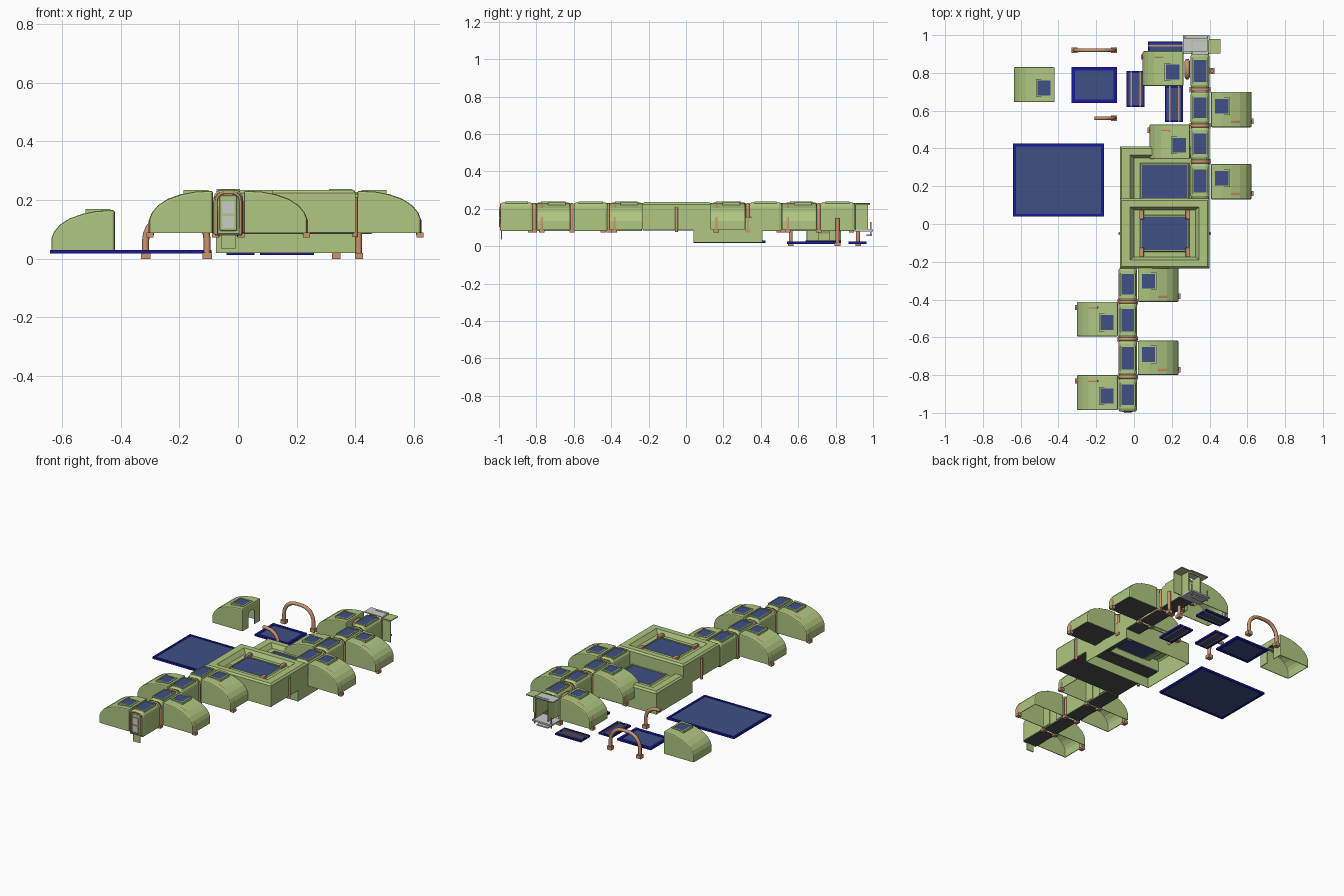
import bpy, bmesh, math
from mathutils import Vector

if "Cube" in bpy.data.objects:
    bpy.data.objects.remove(bpy.data.objects["Cube"])


def material(name, rgb):
    m = bpy.data.materials.new(name)
    m.diffuse_color = (*rgb, 1)
    m.use_nodes = True
    m.node_tree.nodes["Principled BSDF"].inputs["Base Color"].default_value = m.diffuse_color
    return m


GREEN = material("green_shell", (0.43, 0.57, 0.22))
COPPER = material("copper_rib", (0.60, 0.30, 0.16))
GLASS = material("blue_glass", (0.05, 0.08, 0.24))
NAVY = material("navy_frame", (0.01, 0.01, 0.32))
DARK = material("dark_floor", (0.08, 0.08, 0.08))


def finish(name, bm, mat, thick=0, bevel=0):
    bmesh.ops.recalc_face_normals(bm, faces=bm.faces)
    me = bpy.data.meshes.new(name)
    bm.to_mesh(me)
    bm.free()
    ob = bpy.data.objects.new(name, me)
    bpy.context.collection.objects.link(ob)
    if mat:
        me.materials.append(mat)
    if bevel:
        b = ob.modifiers.new("bevel", "BEVEL")
        b.width, b.segments, b.limit_method = bevel, 2, "ANGLE"
        b.angle_limit = math.radians(40)
    if thick:
        s = ob.modifiers.new("wall", "SOLIDIFY")
        s.thickness, s.offset = thick, -1
    return ob


def box(name, x0, x1, y0, y1, z0, z1, mat=None, bevel=0):
    bm = bmesh.new()
    bmesh.ops.create_cube(bm, size=1)
    for v in bm.verts:
        v.co = Vector(((x0 + x1) / 2 + v.co.x * (x1 - x0), (y0 + y1) / 2 + v.co.y * (y1 - y0),
                       (z0 + z1) / 2 + v.co.z * (z1 - z0)))
    return finish(name, bm, mat, bevel=bevel)


def tube(name, pts, r, mat=COPPER):
    cu = bpy.data.curves.new(name, "CURVE")
    cu.dimensions = "3D"
    cu.bevel_depth, cu.bevel_resolution, cu.use_fill_caps = r, 1, True
    sp = cu.splines.new("POLY")
    sp.points.add(len(pts) - 1)
    for p, c in zip(sp.points, pts):
        p.co = (*c, 1)
    cu.materials.append(mat)
    ob = bpy.data.objects.new(name, cu)
    bpy.context.collection.objects.link(ob)
    return ob


def frame(name, x0, x1, y0, y1, z0, z1, w, mat):
    # rectangular ring made of four bars
    bm = bmesh.new()
    rings = []
    for i, z in ((0, z0), (0, z1), (w, z1), (w, z0)):
        rings.append([bm.verts.new(c) for c in ((x0 + i, y0 + i, z), (x1 - i, y0 + i, z),
                                                (x1 - i, y1 - i, z), (x0 + i, y1 - i, z))])
    for k in range(4):
        a, b = rings[k], rings[(k + 1) % 4]
        for j in range(4):
            bm.faces.new((a[j], a[(j + 1) % 4], b[(j + 1) % 4], b[j]))
    return finish(name, bm, mat)


def arch_pts(hw, z0, z1, r, n=5):
    # half-width, foot height, crown height, shoulder radius
    pts = [(-hw, z0)]
    for k in range(n + 1):
        a = math.pi - k * math.pi / 2 / n
        pts.append((-hw + r + r * math.cos(a), z1 - r + r * math.sin(a)))
    return pts + [(-u, z) for u, z in reversed(pts)]


# shared quarter-dome profile of the cabins: (distance from passage, height)
PROFILE = [(0, .232), (.06, .229), (.11, .219), (.155, .203), (.187, .182), (.207, .158), (.216, .135), (.216, .088)]


def cabin(xi, s, y0, y1, dz=0, floor=False, rib=True):
    X = lambda u: xi + s * u
    yc = (y0 + y1) / 2
    bm = bmesh.new()
    a = [bm.verts.new((X(u), y0, z + dz)) for u, z in PROFILE]
    b = [bm.verts.new((X(u), y1, z + dz)) for u, z in PROFILE]
    for k in range(len(a) - 1):
        bm.faces.new((a[k], a[k + 1], b[k + 1], b[k]))
    ca, cb = (bm.verts.new((xi, y, .088 + dz)) for y in (y0, y1))
    bm.faces.new(a + [ca])
    bm.faces.new(b + [cb])
    door = [bm.verts.new((xi, yc + u, z + dz)) for u, z in arch_pts(.03, .088, .19, .02, 3)]
    bm.faces.new([a[0], ca] + door + [cb, b[0]])
    finish("cabin_shell", bm, GREEN, thick=.004, bevel=.007)
    # roof window
    wy = yc + s * .018
    wx = sorted((X(.014), X(.1)))
    frame("cabin_window_frame", *wx, wy - .047, wy + .047, .212 + dz, .235 + dz, .008, GREEN)
    box("cabin_window", wx[0] + .008, wx[1] - .008, wy - .039, wy + .039, .222 + dz, .233 + dz, GLASS)
    if floor:
        fx = sorted((X(.004), X(.21)))
        box("cabin_floor", *fx, y0 + .005, y1 - .005, .088, .094, DARK)
    if rib:
        ry = yc - s * .062
        tube("cabin_rib", [(X(u - .007), ry, z - .007) for u, z in PROFILE[2:]], .011)
        fx = sorted((X(.202), X(.226)))
        box("cabin_rib_foot", *fx, ry - .014, ry + .014, .072, .09, COPPER)


def passage(xc, y0, y1):
    bm = bmesh.new()
    sec = arch_pts(.05, .085, .234, .028, 4)
    rings = []
    for y, k in ((y0, .92), (y0 + .012, 1), (y1 - .012, 1), (y1, .92)):
        rings.append([bm.verts.new((xc + u * k, y, .085 + (z - .085) * (.96 if k < 1 else 1))) for u, z in sec])
    for p, q in zip(rings, rings[1:]):
        for j in range(len(sec) - 1):
            bm.faces.new((p[j], p[j + 1], q[j + 1], q[j]))
    finish("passage_shell", bm, GREEN, thick=.004)
    box("passage_floor", xc - .046, xc + .046, y0, y1, .08, .088, DARK)
    frame("passage_window_frame", xc - .04, xc + .04, y0 + .025, y1 - .025, .225, .238, .006, GREEN)
    box("passage_window", xc - .034, xc + .034, y0 + .031, y1 - .031, .226, .236, GLASS)


def ring(xc, y):
    tube("passage_joint", [(xc + u, y, z) for u, z in arch_pts(.041, .075, .221, .03, 4)], .011)
    for s in (-1, 1):
        box("joint_foot", xc + s * .043 - .012, xc + s * .043 + .012, y - .014, y + .014, .072, .088, COPPER)


def hall(dy, dz, floor):
    x0, x1, y0, y1 = -.075, .4, -.235 + dy, .135 + dy
    bm = bmesh.new()
    rings = []
    for ix, iy, z in ((0, 0, .09), (0, 0, .224), (.01, .01, .235), (.055, .045, .235),
                      (.075, .06, .208), (.107, .088, .208), (.112, .092, .216), (.118, .097, .216), (.118, .097, .2)):
        rings.append([bm.verts.new(c) for c in ((x0 + ix, y0 + iy, z + dz), (x1 - ix, y0 + iy, z + dz),
                                                (x1 - ix, y1 - iy, z + dz), (x0 + ix, y1 - iy, z + dz))])
    for p, q in zip(rings, rings[1:]):
        for j in range(4):
            bm.faces.new((p[j], p[(j + 1) % 4], q[(j + 1) % 4], q[j]))
    finish("hall_shell", bm, GREEN, thick=.004)
    box("hall_window", x0 + .116, x1 - .116, y0 + .095, y1 - .095, .203 + dz, .21 + dz, GLASS)
    if floor:
        box("hall_floor", x0 + .006, x1 - .006, y0 + .006, y1 - .006, .085, .094, DARK)
        # corner brackets around the window, wall ribs
        for bx in (x0 + .115, x1 - .115):
            for by in (y0 + .085, y1 - .085):
                box("window_bracket", bx - .012, bx + .012, by - .025, by + .025, .205, .226, COPPER, .004)
        for wx in (x0, x1):
            tube("hall_rib", [(wx, -.05, z) for z in (.075, .21)], .009)


# central halls: raised one, and the lowered copy behind it
hall(0, 0, True)
hall(.275, -.07, False)

# front passage with alternating cabins
XF = -.033
for y0, y1 in ((-.405, -.235), (-.6, -.42), (-.8, -.62), (-.99, -.82)):
    passage(XF, y0, y1)
for y in (-.412, -.61, -.81):
    ring(XF, y)
for s, y0, y1 in ((1, -.412, -.23), (-1, -.596, -.412), (1, -.8, -.618), (-1, -.986, -.8)):
    cabin(XF + s * .053, s, y0, y1)

# rear passage with alternating cabins
XR = .35
for y0, y1 in ((.135, .32), (.34, .51), (.53, .7), (.72, .9)):
    passage(XR, y0, y1)
for y in (.33, .52, .71):
    ring(XR, y)
cabin(.407, 1, .13, .318, floor=True)
cabin(.407, 1, .512, .7, floor=True)
cabin(.297, -1, .343, .527)
cabin(.262, -1, .73, .915)

# collar between the last cabin and the passage, with legs to the ground
tube("side_collar", [(.282, .82 + u, z) for u, z in arch_pts(.042, .085, .21, .03, 4)], .014)
for x in (.335, .412):
    tube("support_leg", [(x, .81, z) for z in (.012, .15)], .011)
    box("support_foot", x - .014, x + .014, .795, .825, 0, .02, COPPER)

# front entrance: end plate, door surround, door leaf, window panels
bm = bmesh.new()
bm.faces.new([bm.verts.new((XF + u, -.986, z)) for u, z in arch_pts(.047, .085, .23, .028, 4)])
finish("front_end_wall", bm, GREEN, thick=.004)
tube("door_surround", [(XF + u, -.989, z) for u, z in arch_pts(.041, .085, .225, .028, 4)], .005)
box("front_door", XF - .03, XF + .03, -.996, -.986, .095, .215, GREEN, .008)
for z0, z1 in ((.105, .145), (.155, .195)):
    frame("door_panel", XF - .019, XF + .019, -1.0, -.995, z0, z1, .004, None)
box("door_step_panel", XF - .025, XF + .025, -.99, -.984, .035, .09, GREEN)

# rear entrance: open portal, swung door, grey platform with steps
for x in (.304, .392):
    box("portal_side", x, x + .006, .9, .972, .085, .23, GREEN)
box("portal_lintel", .304, .398, .965, .972, .215, .232, GREEN)
box("portal_grey_roof", .26, .39, .912, .985, .224, .23)
box("open_door", .396, .458, .902, .91, .085, .22, GREEN, .006)
box("door_hood", .396, .458, .905, .98, .221, .227, GREEN)
box("platform", .26, .4, .9, 1.0, .078, .088)
for k in range(2):
    box("platform_rail", .268 + k * .118, .274 + k * .118, .985, .992, .06, .13)
box("platform_step", .29, .37, .965, .995, .055, .063)


# loose glazed panels lying on the ground
def panel(x0, x1, y0, y1, w, z=.018):
    frame("panel_frame", x0, x1, y0, y1, z, z + .012, w, NAVY)
    box("panel_glass", x0 + w, x1 - w, y0 + w, y1 - w, z + .002, z + .008, GLASS)


panel(-.64, -.16, .04, .425, .014)
panel(-.33, -.09, .64, .83, .018)
for x0, y0 in ((-.04, .62), (.163, .54)):
    panel(x0, x0 + .096, y0, y0 + .19, .01, .012)
    for k in (.022, .07):
        box("panel_stripe", x0 + k, x0 + k + .007, y0, y0 + .19, .012, .026, COPPER)
panel(.075, .258, .87, .965, .01, .012)
for k in (.022, .07):
    box("panel_stripe", .075, .258, .87 + k, .877 + k, .012, .026, COPPER)

# loose cabin shell
cabin(-.42, -1, .645, .83, dz=-.066, rib=False)

# loose ribs: one full arch, one half arch
tube("loose_arch", [(-.21 + u, .92, z) for u, z in arch_pts(.105, .012, .147, .085, 6)], .012)
for x in (-.315, -.105):
    box("loose_arch_foot", x - .016, x + .016, .905, .935, 0, .022, COPPER)
tube("loose_half_arch", [(-.105, .56, .012)] + [(-.185 + .08 * math.cos(a), .56, .065 + .075 * math.sin(a))
     for a in (0, .3, .6, .9, 1.2, 1.57)] + [(-.21, .56, .141)], .012)
box("loose_half_arch_foot", -.121, -.089, .545, .575, 0, .022, COPPER)
